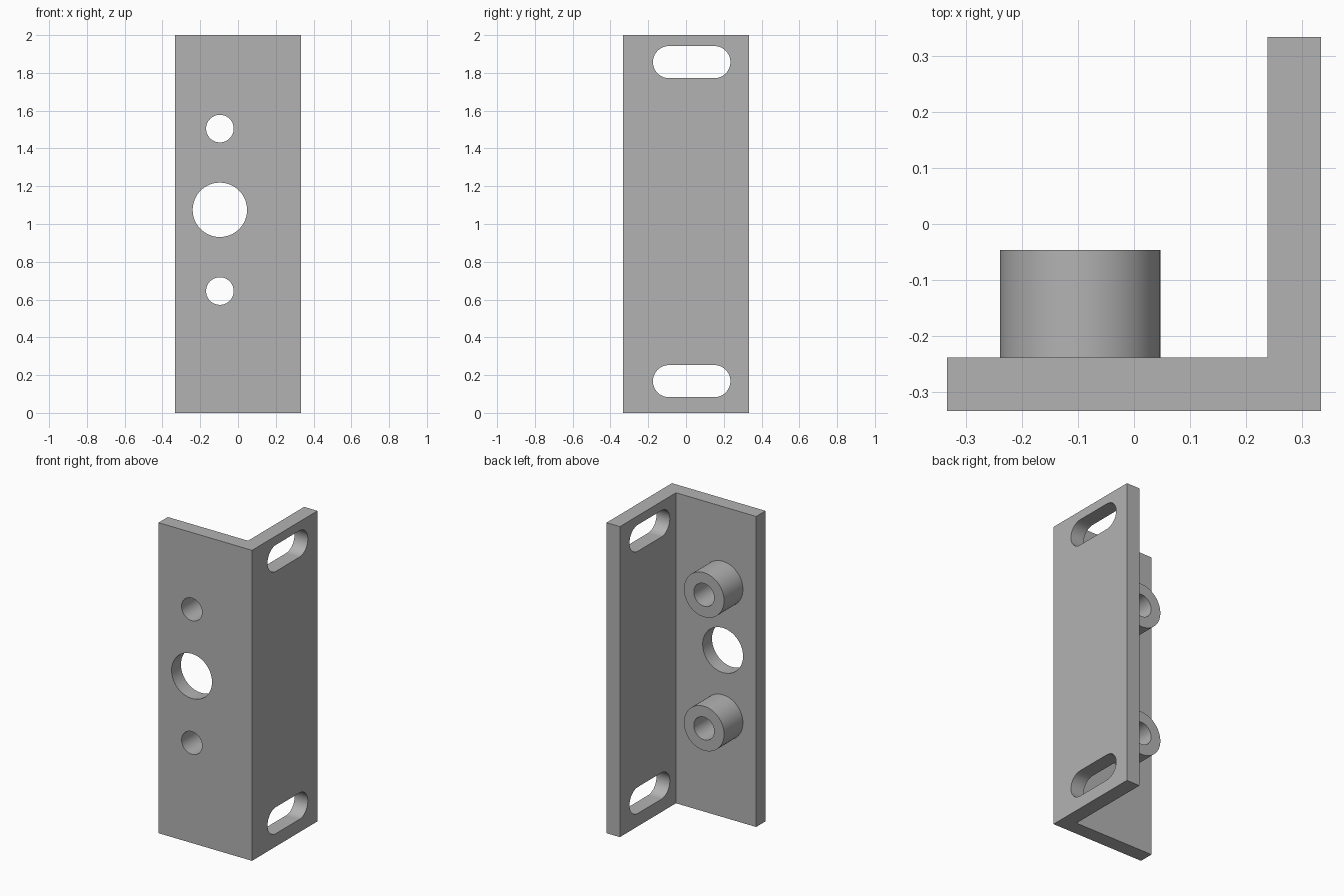
import bpy, bmesh
from math import pi, cos, sin
from mathutils import Matrix, Vector

cube = bpy.data.objects.get("Cube")
if cube:
    bpy.data.objects.remove(cube, do_unlink=True)

HALF, THICK, HEIGHT = 0.333, 0.095, 2.0
HOLE_X, HOLE_Z, SPACING = -0.096, 1.075, 0.43
BOSS_R, BORE_R, BOSS_LEN = 0.143, 0.073, 0.192
INNER = HALF - THICK

grey = bpy.data.materials.new("plain grey")
grey.use_nodes = True
colour = (0.45, 0.45, 0.45, 1)
grey.diffuse_color = colour
grey.node_tree.nodes["Principled BSDF"].inputs["Base Color"].default_value = colour


def prism(name, outline, axis, start, length):
    """Extrude a closed 2D outline along one axis."""
    place = {"x": lambda a, b: (start, a, b),
             "y": lambda a, b: (a, start, b),
             "z": lambda a, b: (a, b, start)}[axis]
    step = Vector([length if axis == k else 0 for k in "xyz"])
    bm = bmesh.new()
    face = bm.faces.new([bm.verts.new(place(a, b)) for a, b in outline])
    new = bmesh.ops.extrude_face_region(bm, geom=[face])["geom"]
    bmesh.ops.translate(bm, vec=step, verts=[g for g in new if isinstance(g, bmesh.types.BMVert)])
    bmesh.ops.recalc_face_normals(bm, faces=bm.faces)
    mesh = bpy.data.meshes.new(name)
    bm.to_mesh(mesh)
    bm.free()
    mesh.materials.append(grey)
    obj = bpy.data.objects.new(name, mesh)
    bpy.context.collection.objects.link(obj)
    return obj


def rounded(cx, cz, radius, stretch=0, n=32):
    """Circle outline, or a slot when stretched sideways."""
    points = []
    for side in (1, -1):
        for i in range(n + 1 if stretch else n):
            t = -pi / 2 + pi * i / n
            points.append((cx + side * (stretch + radius * cos(t)), cz + side * radius * sin(t)))
    return points


def combine(target, other, operation):
    mod = target.modifiers.new(other.name, "BOOLEAN")
    mod.operation, mod.solver, mod.object = operation, "EXACT", other
    bpy.context.view_layer.objects.active = target
    bpy.ops.object.modifier_apply(modifier=mod.name)
    bpy.data.objects.remove(other, do_unlink=True)


# Angle section: front plate and side flange
bracket = prism("angle_bracket", [(-HALF, -HALF), (HALF, -HALF), (HALF, HALF), (INNER, HALF),
                                  (INNER, -INNER), (-HALF, -INNER)], "z", 0, HEIGHT)

# Large central hole
combine(bracket, prism("centre_cutter", rounded(HOLE_X, HOLE_Z, 0.144), "y", -0.5, 0.5), "DIFFERENCE")

# Two bosses bored through the plate
for z in (HOLE_Z - SPACING, HOLE_Z + SPACING):
    boss = prism("boss", rounded(HOLE_X, z, BOSS_R), "y", -INNER - 0.03, BOSS_LEN + 0.03)
    combine(bracket, boss, "UNION")
    combine(bracket, prism("bore_cutter", rounded(HOLE_X, z, BORE_R), "y", -0.5, 0.6), "DIFFERENCE")

# Mounting slots in the side flange
for z in (0.168, 1.857):
    combine(bracket, prism("slot_cutter", rounded(0.03, z, 0.085, 0.12), "x", 0.15, 0.3), "DIFFERENCE")

bpy.ops.object.select_all(action="DESELECT")
bracket.select_set(True)
bpy.context.view_layer.objects.active = bracket
bpy.ops.object.shade_smooth_by_angle(angle=pi / 6)
